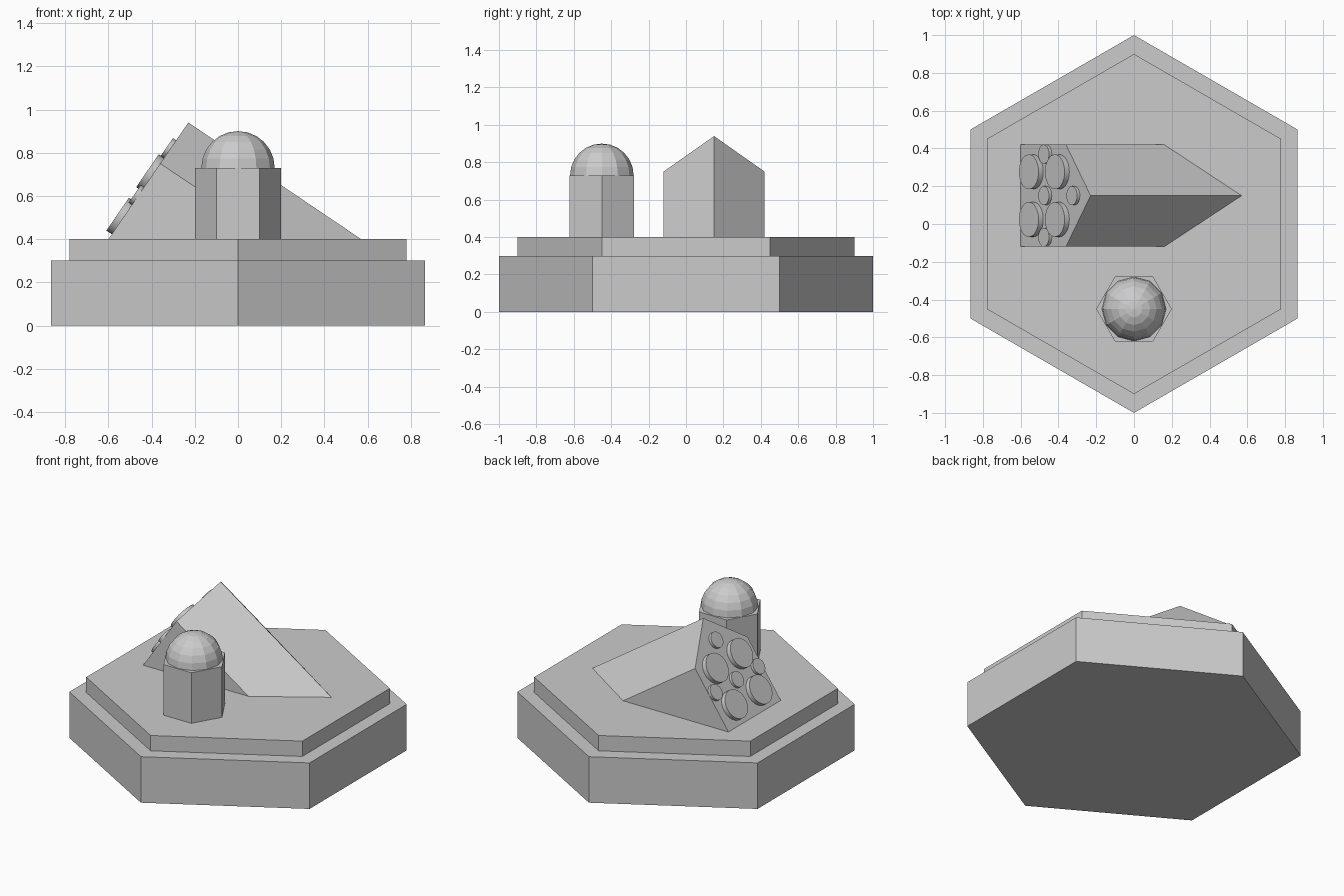
import bpy, bmesh
from math import sin, cos, pi, hypot
from mathutils import Vector, Matrix

if "Cube" in bpy.data.objects:
    bpy.data.objects.remove(bpy.data.objects["Cube"])


def finish(name, bm, smooth=False):
    bmesh.ops.recalc_face_normals(bm, faces=bm.faces)
    mesh = bpy.data.meshes.new(name)
    bm.to_mesh(mesh)
    bm.free()
    ob = bpy.data.objects.new(name, mesh)
    bpy.context.collection.objects.link(ob)
    if smooth:
        bpy.context.view_layer.objects.active = ob
        ob.select_set(True)
        bpy.ops.object.shade_smooth_by_angle()
        ob.select_set(False)
    return ob


def prism(name, sides, radius, height, matrix, start=0.0, smooth=False):
    """Upright n-sided prism, base on the local origin."""
    bm = bmesh.new()
    angles = [start + 2 * pi * i / sides for i in range(sides)]
    base = bm.faces.new([bm.verts.new((radius * cos(a), radius * sin(a), 0)) for a in angles])
    ext = bmesh.ops.extrude_face_region(bm, geom=[base], use_keep_orig=True)
    top = [v for v in ext["geom"] if isinstance(v, bmesh.types.BMVert)]
    bmesh.ops.translate(bm, verts=top, vec=(0, 0, height))
    bm.transform(matrix)
    return finish(name, bm, smooth)


# Stepped hexagonal base
prism("base_lower", 6, 1.0, 0.3, Matrix(), pi / 2)
prism("base_upper", 6, 0.9, 0.1, Matrix.Translation((0, 0, 0.3)), pi / 2)

# Hexagonal post with a faceted dome
prism("post", 6, 0.2, 0.33, Matrix.Translation((0, -0.45, 0.4)))
bm = bmesh.new()
bmesh.ops.create_uvsphere(bm, u_segments=12, v_segments=12, radius=0.17)
bmesh.ops.bisect_plane(bm, geom=bm.verts[:] + bm.edges[:] + bm.faces[:],
                       plane_co=(0, 0, 0), plane_no=(0, 0, -1), clear_outer=True)
bmesh.ops.holes_fill(bm, edges=[e for e in bm.edges if e.is_boundary], sides=0)
bmesh.ops.translate(bm, verts=bm.verts, vec=(0, -0.45, 0.73))
finish("dome", bm)

# Slanted block: half-sunk prism with its end face leaning back
CY, HALF = 0.15, 0.27
apex = Vector((-0.23, CY, 0.94))
bm = bmesh.new()
ridge = bm.verts.new(apex)
tip = bm.verts.new((0.57, CY, 0.4))
near, far = [[bm.verts.new((x, CY + s * HALF, z)) for x, z in
              ((-0.36, 0.75), (-0.6, 0.4), (0.16, 0.4))] for s in (-1, 1)]
bm.faces.new((ridge, near[0], near[1], far[1], far[0]))
bm.faces.new((tip, near[2], near[1], far[1], far[2]))
for side in (near, far):
    bm.faces.new(side)
    bm.faces.new((ridge, tip, side[2], side[0]))
finish("slanted_block", bm)

# Round caps on the leaning face
length = hypot(0.37, 0.54)
down = Vector((-0.37, 0, -0.54)) / length
normal = Vector((-0.54, 0, 0.37)) / length
across = down.cross(normal)
frame = Matrix((down, -across, normal)).transposed()
if frame.determinant() < 0:
    frame = Matrix((down, across, normal)).transposed()


def cap(name, t, dy, radius, height):
    pos = apex + down * t + Vector((0, dy, 0))
    prism(name, 32, radius, height, Matrix.Translation(pos) @ frame.to_4x4(), smooth=True)


for i, t in enumerate((0.291, 0.535)):
    for j, dy in enumerate((-0.126, 0.126)):
        cap(f"large_cap_{i * 2 + j + 1}", t, dy, 0.092, 0.03)
for i, (t, dy) in enumerate(((0.15, 0), (0.413, -0.22), (0.413, 0), (0.413, 0.22))):
    cap(f"small_cap_{i + 1}", t, dy, 0.05, 0.018)
